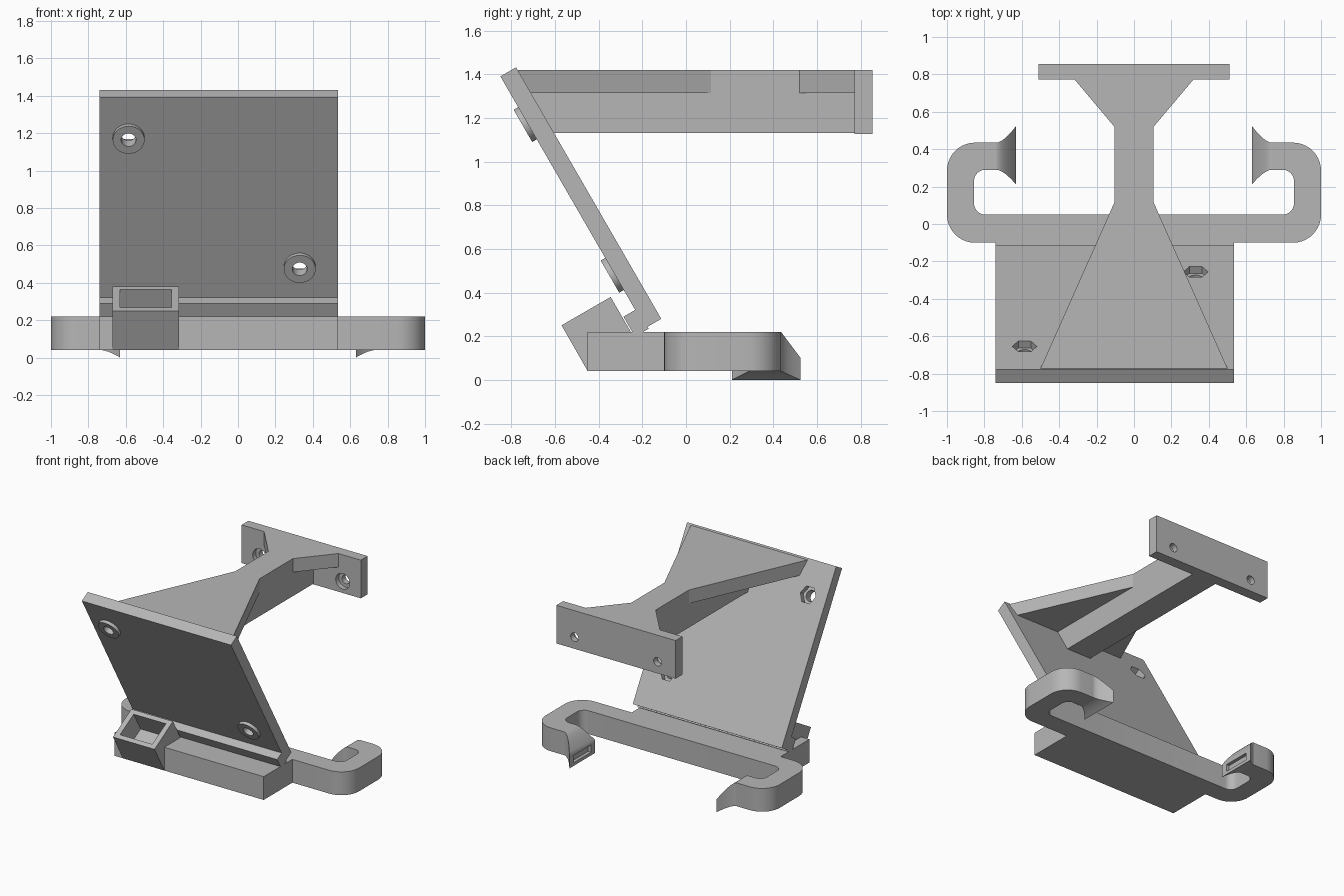
import bpy, bmesh, math
from mathutils import Vector

cube = bpy.data.objects.get("Cube")
if cube:
    bpy.data.objects.remove(cube)

grey = bpy.data.materials.new("plain grey")
grey.use_nodes = True
GREY = (0.47, 0.47, 0.47, 1)
grey.diffuse_color = GREY
grey.node_tree.nodes["Principled BSDF"].inputs["Base Color"].default_value = GREY


def loft(name, rings, smooth=False):
    """Skin a list of equal-length point rings and cap both ends."""
    bm = bmesh.new()
    loops = [[bm.verts.new(p) for p in ring] for ring in rings]
    n = len(loops[0])
    for a, b in zip(loops, loops[1:]):
        for i in range(n):
            j = (i + 1) % n
            bm.faces.new((a[i], a[j], b[j], b[i]))
    bm.faces.new(loops[0][::-1])
    bm.faces.new(loops[-1])
    bmesh.ops.recalc_face_normals(bm, faces=bm.faces)
    mesh = bpy.data.meshes.new(name)
    bm.to_mesh(mesh)
    bm.free()
    mesh.materials.append(grey)
    obj = bpy.data.objects.new(name, mesh)
    bpy.context.collection.objects.link(obj)
    if smooth:
        bpy.ops.object.select_all(action='DESELECT')
        obj.select_set(True)
        bpy.context.view_layer.objects.active = obj
        bpy.ops.object.shade_smooth_by_angle(angle=math.radians(30))
    return obj


def side_prism(name, yz, x0, x1):
    return loft(name, [[(x, y, z) for y, z in yz] for x in (x0, x1)])


def flat_prism(name, xy, z0, z1, smooth=False):
    return loft(name, [[(x, y, z) for x, y in xy] for z in (z0, z1)], smooth)


def box(name, x0, x1, y0, y1, z0, z1):
    return flat_prism(name, [(x0, y0), (x1, y0), (x1, y1), (x0, y1)], z0, z1)


def rod(name, start, end, r, sides, r_end=None, smooth=False):
    """Round or polygonal rod whose axis is square to x."""
    start, end = Vector(start), Vector(end)
    u = Vector((1, 0, 0))
    w = (end - start).normalized().cross(u)
    rings = []
    for c, rad in ((start, r), (end, r_end or r)):
        angles = [2 * math.pi * i / sides for i in range(sides)]
        rings.append([c + rad * (math.cos(a) * u + math.sin(a) * w) for a in angles])
    return loft(name, rings, smooth)


def cut(obj, cutters):
    """Subtract the cutters, bake the result and drop the cutters."""
    for c in cutters:
        c.hide_render = True
        mod = obj.modifiers.new("cut", 'BOOLEAN')
        mod.operation = 'DIFFERENCE'
        mod.solver = 'EXACT'
        mod.object = c
    deps = bpy.context.evaluated_depsgraph_get()
    mesh = bpy.data.meshes.new_from_object(obj.evaluated_get(deps))
    obj.modifiers.clear()
    obj.data = mesh
    for c in cutters:
        bpy.data.objects.remove(c)


def rounded(corners, steps=10):
    """Outline with tangent arcs at corners given as (x, y, radius)."""
    pts = []
    for i, (x, y, r) in enumerate(corners):
        p = Vector((x, y))
        if r == 0:
            pts.append(p)
            continue
        a = (Vector(corners[i - 1][:2]) - p).normalized()
        b = (Vector(corners[(i + 1) % len(corners)][:2]) - p).normalized()
        for k in range(steps + 1):
            t = math.pi / 2 * k / steps
            pts.append(p + r * (a * (1 - math.sin(t)) + b * (1 - math.cos(t))))
    return pts


# Leaning plate: points are given by distance down its front face and depth
TOP = Vector((0, -0.85, 1.39))
DOWN = Vector((0, 0.5, -0.866))
BACK = Vector((0, 0.866, 0.5))
LEFT, RIGHT = -0.74, 0.535
THICK = 0.083


def on_plate(x, down, depth):
    return TOP + Vector((x, 0, 0)) + DOWN * down + BACK * depth


def slab_profile(d0, d1, e0, e1):
    corners = ((d0, e0), (d1, e0), (d1, e1), (d0, e1))
    return [on_plate(0, d, e).yz for d, e in corners]


plate = side_prism("leaning_plate", slab_profile(0, 1.33, 0, THICK), LEFT, RIGHT)
bosses = [(-0.585, 0.248), (0.33, 1.045)]
cutters = []
for x, d in bosses:
    cutters.append(rod("hole", on_plate(x, d, -0.1), on_plate(x, d, 0.2), 0.04, 32))
    cutters.append(rod("nut_pocket", on_plate(x, d, 0.04), on_plate(x, d, 0.2), 0.066, 6))
cut(plate, cutters)
for x, d in bosses:
    ring = rod("screw_boss", on_plate(x, d, 0), on_plate(x, d, -0.024), 0.085, 40, smooth=True)
    cut(ring, [rod("hole", on_plate(x, d, 0.1), on_plate(x, d, -0.1), 0.04, 32)])

# Ledge at the foot of the plate
side_prism("plate_ledge", slab_profile(1.235, 1.34, -0.062, 0.01), LEFT, RIGHT)

# Base block
Z0, Z1 = 0.04, 0.22
base = box("base_block", LEFT, RIGHT, -0.45, -0.1, Z0, Z1)

# Tilted socket on the front of the base
socket = side_prism("tilted_socket",
                    [(-0.57, 0.25), (-0.345, 0.38), (-0.25, 0.215), (-0.25, Z0), (-0.45, Z0)],
                    -0.67, -0.315)


def socket_cutter():
    mouth = [(-0.54, 0.267), (-0.375, 0.363)]
    far = [Vector(p) - DOWN.yz * 0.1 for p in mouth]
    near = [Vector(p) + DOWN.yz * 0.17 for p in mouth]
    return side_prism("socket_cutter", far + near[::-1], -0.63, -0.355)


cut(socket, [socket_cutter()])
cut(base, [socket_cutter()])

# Clip bar with curled arms
half = [(1, -0.1, 0.15), (1, 0.435, 0.15), (0.735, 0.435, 0),
        (0.735, 0.29, 0), (0.855, 0.29, 0.06), (0.855, 0.05, 0.06)]
mirror = [(-x, y, r) for x, y, r in reversed(half)]
flat_prism("clip_bar", rounded(half + mirror), Z0, Z1, smooth=True)

# Flared hook tips with a shallow mouth
for side, label in ((1, "left"), (-1, "right")):
    rings = []
    for k in range(11):
        t = k / 10
        f = t ** 1.6
        x = side * (0.735 - 0.105 * t)
        y0, y1 = 0.29 - 0.08 * f, 0.435 + 0.09 * f
        z0, z1 = Z0 * (1 - f), Z1 - 0.12 * f
        rings.append([(x, y0, z0), (x, y1, z0), (x, y1, z1), (x, y0, z1)])
    tip = loft(label + "_hook_tip", rings, smooth=True)
    xs = sorted((side * 0.6, side * 0.655))
    cut(tip, [box("mouth", xs[0], xs[1], 0.26, 0.475, 0.025, 0.08)])

# Upper arm: waisted flange over a straight spine
right_edge = [(0.5, -0.772), (0.105, 0.115), (0.105, 0.52), (0.32, 0.775)]
flat_prism("arm_flange", right_edge + [(-x, y) for x, y in reversed(right_edge)], 1.315, 1.42)
side_prism("arm_spine", [(-0.75, 1.316), (-0.64, 1.13), (0.775, 1.13), (0.775, 1.316)],
           -0.105, 0.105)

# Rear mounting plate with counterbored holes
mount = box("mounting_plate", -0.51, 0.51, 0.772, 0.855, 1.125, 1.42)
cutters = []
for x in (-0.355, 0.355):
    z = 1.215
    cutters.append(rod("hole", (x, 0.6, z), (x, 1, z), 0.033, 32))
    cutters.append(rod("counterbore", (x, 0.7, z), (x, 0.81, z), 0.06, 32))
cut(mount, cutters)
